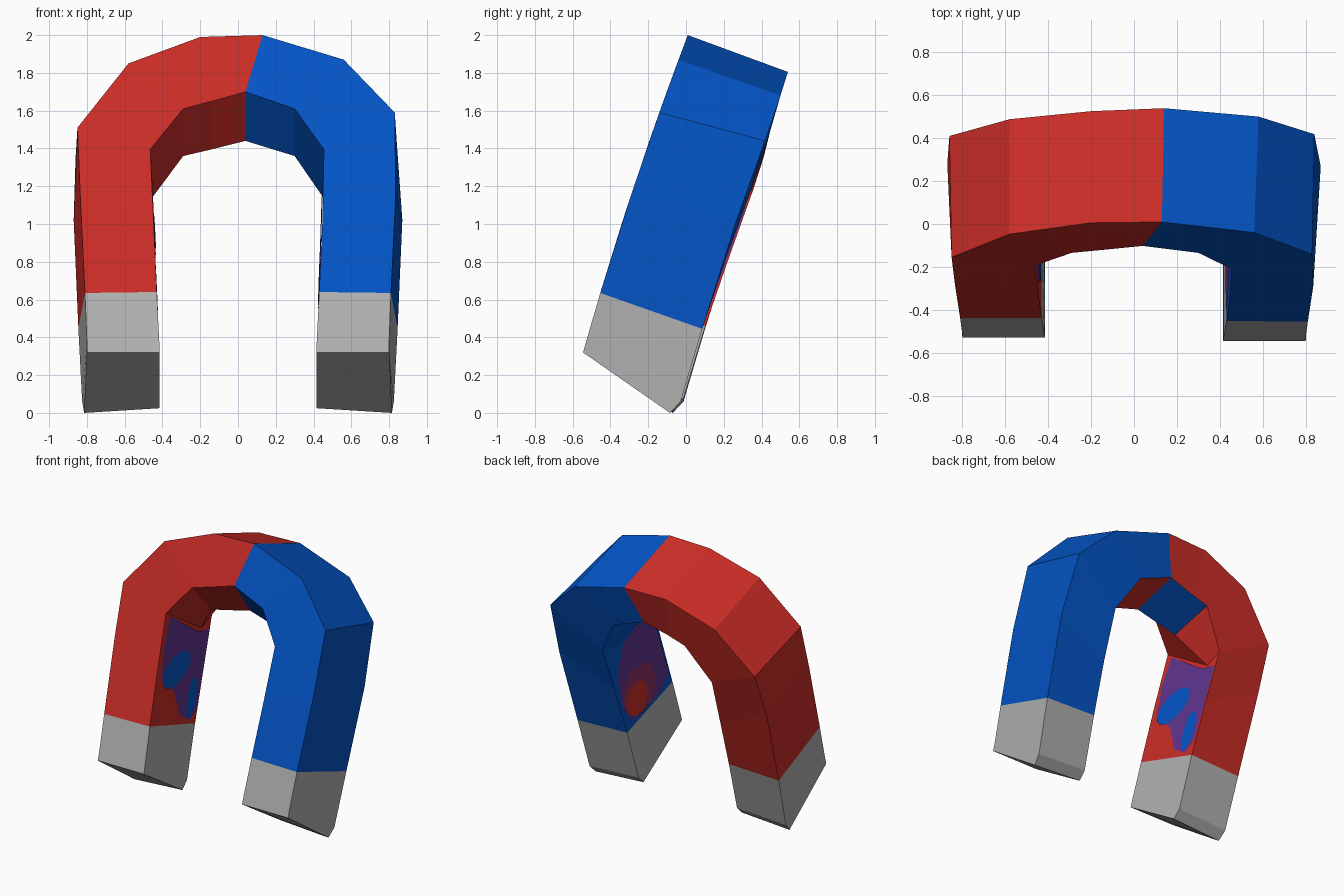
import bpy
import bmesh
import math
from mathutils import Vector

default_cube = bpy.data.objects.get("Cube")
if default_cube:
    bpy.data.objects.remove(default_cube, do_unlink=True)


def make_material(name, colour):
    material = bpy.data.materials.new(name)
    material.use_nodes = True
    material.diffuse_color = (*colour, 1)
    material.node_tree.nodes["Principled BSDF"].inputs["Base Color"].default_value = (*colour, 1)
    return material


red = make_material("red paint", (0.6, 0.026, 0.02))
blue = make_material("blue paint", (0.001, 0.09, 0.57))
silver = make_material("silver metal", (0.44, 0.44, 0.44))
purple = make_material("purple stain", (0.12, 0.035, 0.28))
maroon = make_material("maroon stain", (0.25, 0.03, 0.14))
RED, BLUE, SILVER = range(3)


def front_y(z):
    """Depth of the leaning, slightly bowed front face at a height."""
    return -0.545 + 0.33 * (z - 0.32) - 0.03 * (z - 0.32) * (2 - z)


def section(outer, inner, outer_back, inner_back, lip=None):
    """Five corners of a bar section: outer front, inner front, lip, inner back, outer back.
    The backs and the lip are given as (widening, depth, drop) from their front corner."""
    corners = []
    for (x, z), (widen, depth, drop) in ((outer, outer_back), (inner, inner_back)):
        front = Vector((x, front_y(z), z))
        corners += [front, front + Vector((math.copysign(widen, x), depth, -drop))]
    outer_front, outer_rear, inner_front, inner_rear = corners
    if lip:
        lip_point = inner_front + Vector((0, lip[0], -lip[1]))
    else:
        lip_point = inner_front.lerp(inner_rear, 0.75)
    return [outer_front, inner_front, lip_point, inner_rear, outer_rear]


# Leg sections from the tip upwards, shared by both legs
leg = [
    ((0.80, 0.32), (0.415, 0.32), (0.015, 0.46, 0.32), (0, 0.46, 0.295)),
    ((0.80, 0.38), (0.417, 0.38), (0.025, 0.50, 0.32), (0, 0.50, 0.30)),
    ((0.81, 0.635), (0.43, 0.64), (0.035, 0.54, 0.19), (0, 0.54, 0.18)),
    ((0.835, 1.15), (0.447, 1.02), (0.035, 0.56, 0.13), (0, 0.55, 0.19)),
]

# Arch sections, from the red side over to the blue side
arch = [
    ((-0.85, 1.51), (-0.465, 1.395), (0.01, 0.565, 0.16), (0, 0.55, 0.215), (0.42, 0.27)),
    ((-0.58, 1.85), (-0.29, 1.61), (0, 0.535, 0.19), (0, 0.565, 0.17), (0.225, 0.25)),
    ((-0.20, 1.99), (-0.14, 1.65), (0, 0.52, 0.19), (0, 0.55, 0.165), (0.21, 0.255)),
    ((0.13, 2.00), (0.04, 1.70), (0.01, 0.53, 0.195), (0, 0.545, 0.165), (0.19, 0.26)),
    ((0.56, 1.87), (0.30, 1.61), (0.02, 0.54, 0.19), (0, 0.565, 0.17), (0.225, 0.25)),
    ((0.83, 1.59), (0.455, 1.395), (0.01, 0.56, 0.15), (0, 0.555, 0.215), (0.42, 0.26)),
]

blue_leg = [section(*row) for row in leg]
red_leg = [[Vector((-c.x, c.y, c.z)) for c in ring] for ring in blue_leg]
rings = red_leg + [section(*row) for row in arch] + blue_leg[::-1]
middle = len(leg) + 3          # section where the two colours meet
last = len(rings) - 1

# The red leg stands slightly further back
for ring in rings[:len(leg) + 1]:
    for corner in ring:
        corner.y += 0.015


def segment_material(index, side):
    if min(index, last - 1 - index) < 2:
        return SILVER          # pole tips
    if side == 2 and middle - 2 <= index <= middle:
        return BLUE if index < middle else RED   # swapped paint behind the lip
    return RED if index < middle else BLUE


def add_object(name, bm, materials):
    mesh = bpy.data.meshes.new(name)
    bm.to_mesh(mesh)
    bm.free()
    for material in materials:
        mesh.materials.append(material)
    obj = bpy.data.objects.new(name, mesh)
    bpy.context.collection.objects.link(obj)


# Bent bar, skinned along its sections and capped at both tips
bm = bmesh.new()
loops = [[bm.verts.new(corner) for corner in ring] for ring in rings]
for i, (a, b) in enumerate(zip(loops, loops[1:])):
    for k in range(len(a)):
        n = (k + 1) % len(a)
        face = bm.faces.new((a[k], a[n], b[n], b[k]))
        face.material_index = segment_material(i, k)
for end in (loops[0], loops[-1]):
    bm.faces.new(end).material_index = SILVER
bmesh.ops.recalc_face_normals(bm, faces=bm.faces)
add_object("horseshoe_bar", bm, [red, blue, silver])


def inner_point(base, top, u, v, lift):
    """Point on a leg's inner face: u runs front to back, v runs upwards."""
    low = base[1].lerp(base[3], u)
    high = top[1].lerp(top[3], u)
    point = low.lerp(high, v)
    point.x -= math.copysign(lift, point.x)
    return point


def add_stain(name, base, top, outline, material, lift):
    """Thin painted patch on the inner face of a leg."""
    points = [inner_point(base, top, u, v, lift) for u, v in outline]
    if points[0].x > 0:
        points.reverse()
    bm = bmesh.new()
    bm.faces.new([bm.verts.new(p) for p in points])
    add_object(name, bm, [material])


def ellipse(cu, cv, ru, rv, slant=0.0, sides=16):
    outline = []
    for i in range(sides):
        angle = math.tau * i / sides
        u, v = ru * math.cos(angle), rv * math.sin(angle)
        outline.append((cu + u, cv + v + slant * u))
    return outline


# Blotches on the inner face of the red leg
red_face = (rings[2], rings[4])
red_patch = [(0.42, 0.3), (0.62, 0.08), (0.85, 0.03), (0.98, 0.15),
             (0.99, 0.86), (0.75, 0.84), (0.1, 0.97), (0.05, 0.7), (0.1, 0.4)]
add_stain("red_leg_stain", *red_face, red_patch, purple, 0.004)
add_stain("red_leg_large_spot", *red_face, ellipse(0.39, 0.5, 0.27, 0.15, 0.3), blue, 0.008)
add_stain("red_leg_small_spot", *red_face, ellipse(0.82, 0.24, 0.1, 0.19), blue, 0.008)

# Blotches on the inner face of the blue leg
blue_face = (rings[last - 2], rings[last - 4])
blue_patch = [(0.03, 0.12), (0.3, 0.03), (0.85, 0.05), (0.96, 0.25),
              (0.9, 0.6), (0.65, 0.84), (0.2, 0.86), (0.03, 0.6)]
add_stain("blue_leg_stain", *blue_face, blue_patch, purple, 0.004)
add_stain("blue_leg_halo", *blue_face, ellipse(0.6, 0.27, 0.34, 0.24), maroon, 0.006)
add_stain("blue_leg_spot", *blue_face, ellipse(0.68, 0.22, 0.22, 0.16), red, 0.008)
